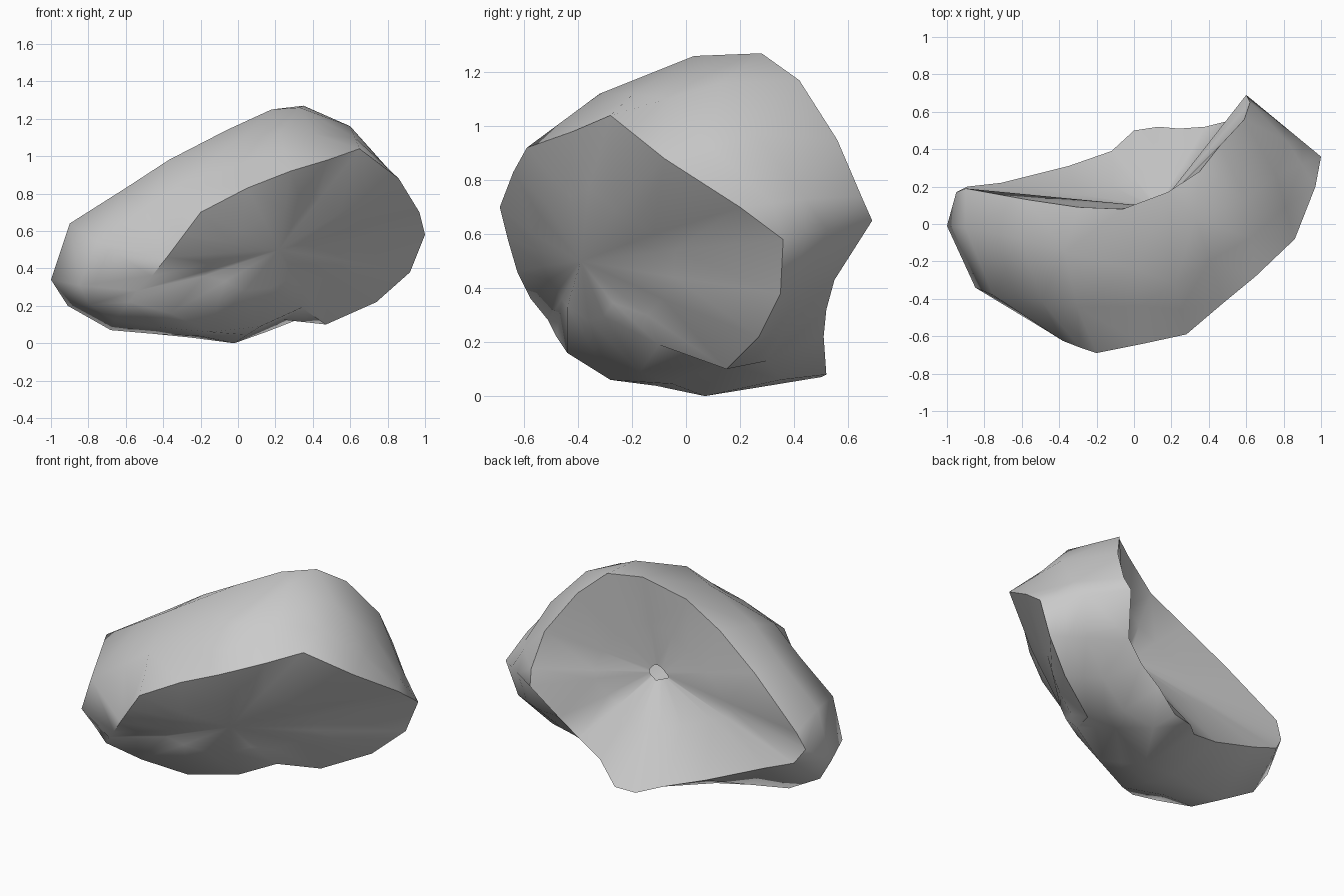
import bpy, bmesh, math
from mathutils import Vector

if "Cube" in bpy.data.objects:
    bpy.data.objects.remove(bpy.data.objects["Cube"])

# Matching loops, clockwise from the left end as seen from the front.
# Rim of the hollow back
back_rim = [(-.95, .17, .47), (-.9, .19, .57), (-.57, .13, .83), (-.3, .09, 1.01),
            (-.06, .08, 1.14), (.18, .17, 1.25), (.35, .28, 1.27), (.46, .42, 1.17),
            (.59, .56, .95), (.62, .65, .74), (.6, .69, .65), (.5, .55, .43),
            (.38, .52, .32), (.24, .51, .22), (.13, .52, .08), (.0, .5, .07),
            (-.12, .39, .1), (-.35, .31, .17), (-.71, .22, .31), (-.89, .2, .38)]
# Widest outline of the rock
outline = [(-1, -.01, .34), (-.9, -.02, .64), (-.6, -.08, .83), (-.37, -.15, .98),
           (0, -.24, 1.09), (.22, -.32, 1.12), (.33, .03, 1.26), (.6, .13, 1.16),
           (.76, .26, .97), (.82, .44, .73), (.8, .525, .615), (.73, .45, .39),
           (.53, .36, .24), (.33, .3, .13), (.15, .35, .06), (-.02, .07, 0),
           (-.25, .06, .03), (-.45, 0, .05), (-.68, -.05, .07), (-.91, -.03, .2)]
# Ridge around the front face
front_ridge = [(-.46, -.575, .36), (-.38, -.625, .46), (-.29, -.66, .58), (-.2, -.69, .7),
               (.05, -.64, .83), (.28, -.59, .92), (.48, -.42, .98), (.65, -.28, 1.04),
               (.86, -.08, .88), (.97, .2, .7), (1, .36, .58), (.92, .35, .38),
               (.74, .27, .22), (.47, .15, .1), (.34, -.1, .19), (.12, -.17, .09),
               (-.15, -.28, .06), (-.36, -.44, .16), (-.58, -.48, .22), (-.54, -.51, .28)]


def shrink(loop, centre, amount, push=0.0):
    """Pull a loop towards a centre and shift it along y."""
    return [Vector(p).lerp(Vector(centre), amount) + Vector((0, push, 0)) for p in loop]


def shoulder(loop_a, loop_b):
    """Loop halfway between two others, rounded outwards at the left end."""
    points = []
    for a, b in zip(map(Vector, loop_a), map(Vector, loop_b)):
        mid = (a + b) / 2
        out = (mid - Vector((0, 0, .6))).normalized()
        points.append(mid + out * .3 * max(0, -mid.x) * (a - b).length_squared)
    return points


hollow_centre = (.13, .09, .64)
front_centre = (.22, -.39, .5)

loops = [shrink(back_rim, hollow_centre, .93),
         shrink(back_rim, hollow_centre, .5),
         back_rim, outline, shoulder(outline, front_ridge), front_ridge,
         shrink(front_ridge, front_centre, .5, -.025)]

# Bridge the loops into one skin, leaving the small hole in the hollow open
bm = bmesh.new()
rings = [[bm.verts.new(p) for p in loop] for loop in loops]
n = len(back_rim)
for a, b in zip(rings, rings[1:]):
    for i in range(n):
        j = (i + 1) % n
        bm.faces.new((a[i], a[j], b[j], b[i]))

# Close the front face
tip = bm.verts.new(front_centre)
for i in range(n):
    bm.faces.new((rings[-1][i], rings[-1][(i + 1) % n], tip))

bmesh.ops.triangulate(bm, faces=bm.faces[:])
bmesh.ops.recalc_face_normals(bm, faces=bm.faces[:])
mesh = bpy.data.meshes.new("rock")
bm.to_mesh(mesh)
bm.free()

rock = bpy.data.objects.new("rock", mesh)
bpy.context.collection.objects.link(rock)
bpy.context.view_layer.objects.active = rock
rock.select_set(True)
bpy.ops.object.shade_smooth_by_angle(angle=math.radians(60))
